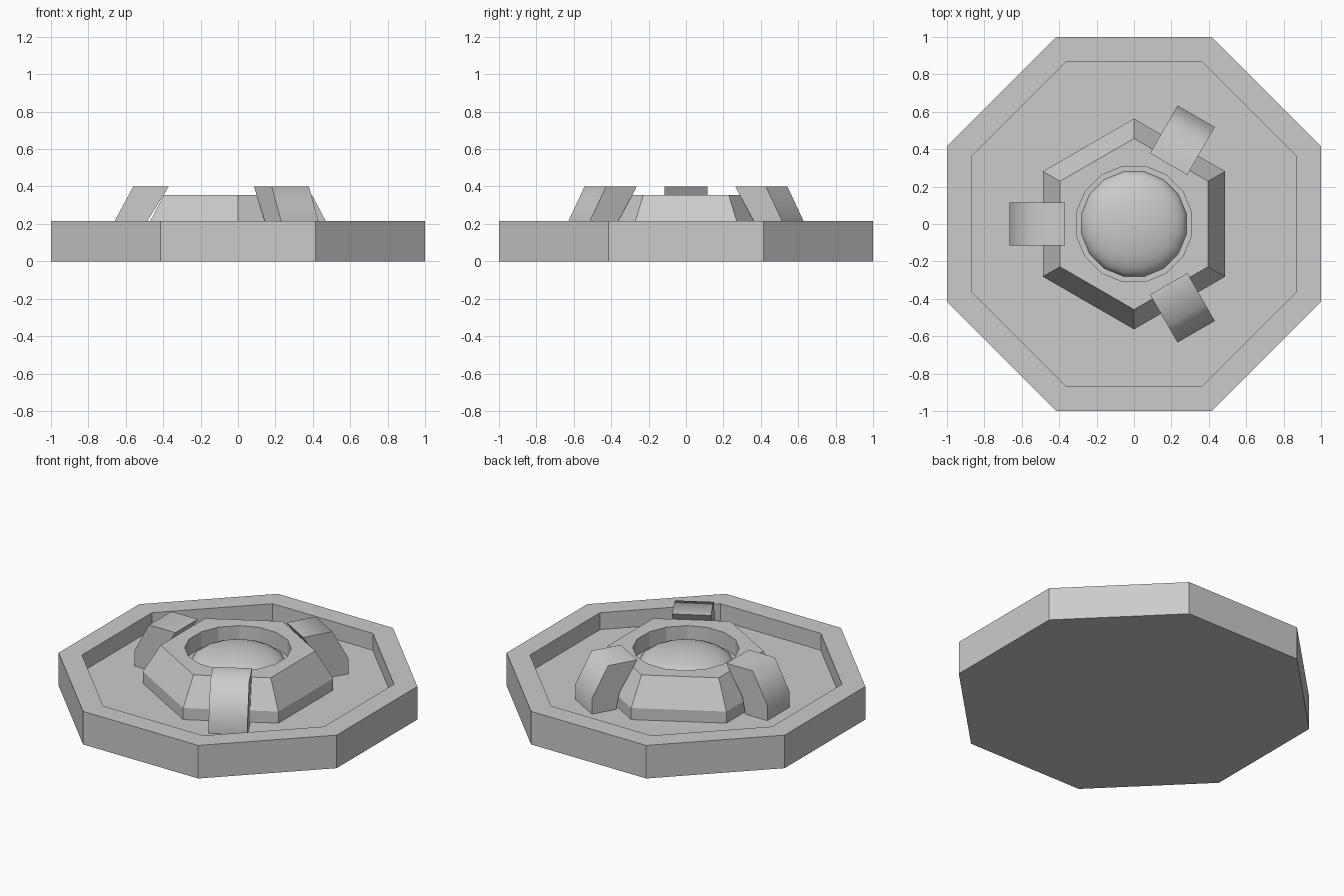
import bpy, bmesh
from math import pi, cos, sin, radians

if "Cube" in bpy.data.objects:
    bpy.data.objects.remove(bpy.data.objects["Cube"])


def finish(name, bm, smooth=None):
    bmesh.ops.recalc_face_normals(bm, faces=bm.faces)
    mesh = bpy.data.meshes.new(name)
    bm.to_mesh(mesh)
    bm.free()
    obj = bpy.data.objects.new(name, mesh)
    bpy.context.collection.objects.link(obj)
    if smooth:
        bpy.ops.object.select_all(action='DESELECT')
        obj.select_set(True)
        bpy.context.view_layer.objects.active = obj
        bpy.ops.object.shade_smooth_by_angle(angle=radians(smooth))
    return obj


def stack(name, sides, phase, profile, smooth=None):
    """Closed solid from stacked regular polygons; profile = (radius, z)."""
    bm = bmesh.new()
    rings = [[bm.verts.new((r * cos(phase + 2 * pi * i / sides),
                            r * sin(phase + 2 * pi * i / sides), z))
              for i in range(sides)] for r, z in profile]
    for a, b in zip(rings, rings[1:]):
        for i in range(sides):
            j = (i + 1) % sides
            bm.faces.new((a[i], a[j], b[j], b[i]))
    bm.faces.new(rings[0][::-1])
    bm.faces.new(rings[-1])
    return finish(name, bm, smooth)


FLOOR = 0.105

# Octagonal tray with raised rim
k = 1 / cos(pi / 8)
stack("tray", 8, pi / 8, [(k, 0), (k, 0.215), (0.87 * k, 0.215), (0.87 * k, FLOOR)])

# Hexagonal housing with a round socket
housing = stack("housing", 6, pi / 6, [(0.563, FLOOR - 0.01), (0.563, 0.18), (0.457, 0.355)])
cutter = stack("socket_cutter", 16, pi / 16, [(0.314, 0.25), (0.314, 0.5)])
cutter.hide_render = True
cutter.hide_viewport = True
cut = housing.modifiers.new("socket", 'BOOLEAN')
cut.operation = 'DIFFERENCE'
cut.solver = 'EXACT'
cut.object = cutter

# Low dome sitting in the socket
steps = 8
dome = [(0.287 * cos(t * pi / 2 / steps), 0.245 + 0.105 * sin(t * pi / 2 / steps))
        for t in range(steps)] + [(0.004, 0.35)]
stack("dome", 16, pi / 16, dome, smooth=40)

# Three clamps around the housing: side profile (radius, z) given a width
clamp = [(0.665, FLOOR - 0.01), (0.665, 0.205), (0.56, 0.40),
         (0.37, 0.40), (0.485, 0.215), (0.51, FLOOR - 0.01)]
for n, deg in enumerate((60, 180, 300)):
    a = radians(deg)
    bm = bmesh.new()
    left, right = [[bm.verts.new((r * cos(a) - w * sin(a), r * sin(a) + w * cos(a), z))
                    for r, z in clamp] for w in (-0.115, 0.115)]
    bm.faces.new(left)
    bm.faces.new(right[::-1])
    for i in range(len(clamp)):
        j = (i + 1) % len(clamp)
        bm.faces.new((left[i], left[j], right[j], right[i]))
    finish(f"clamp_{n + 1}", bm, smooth=65)
